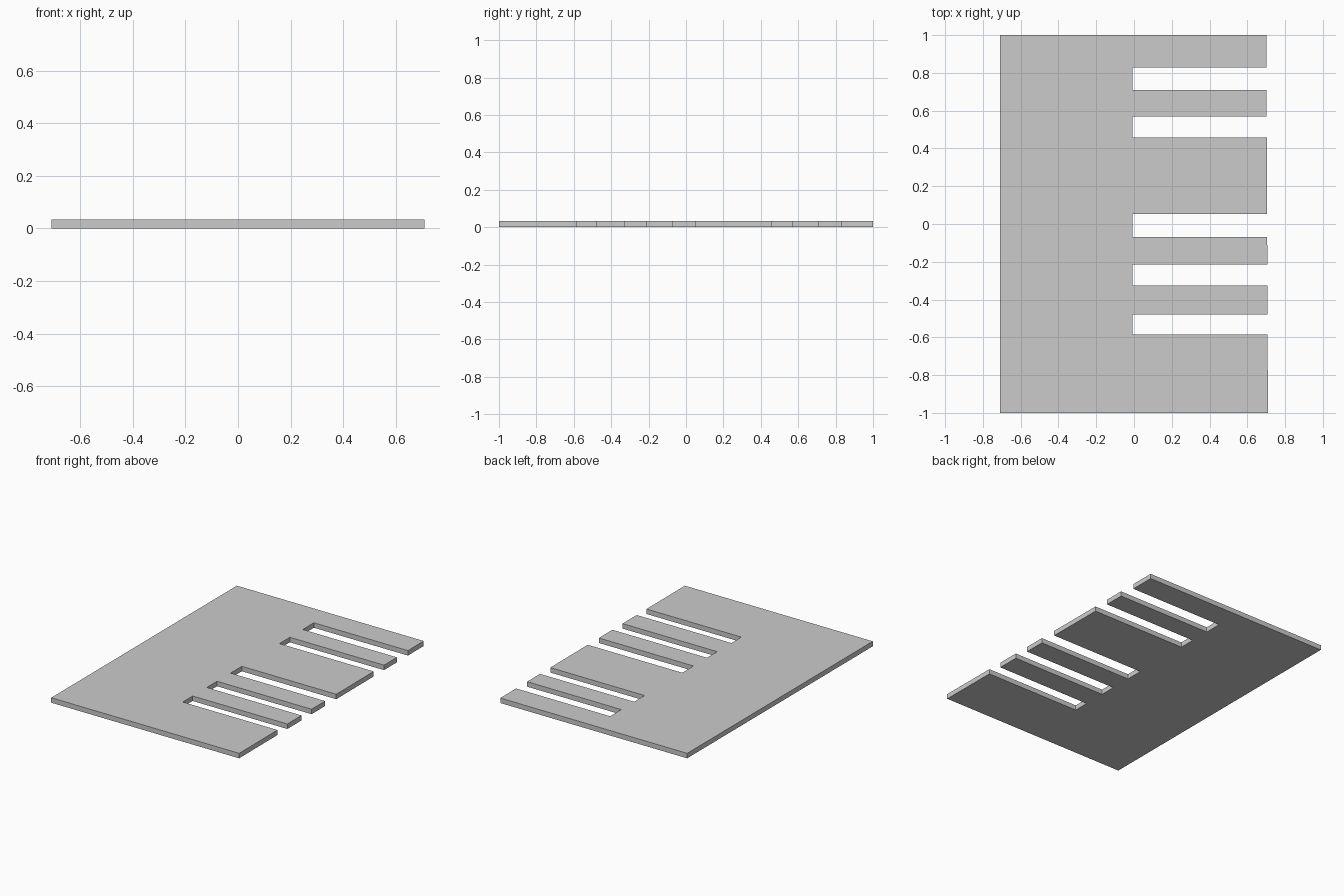
import bpy, bmesh

if "Cube" in bpy.data.objects:
    bpy.data.objects.remove(bpy.data.objects["Cube"])

THICK = 0.034
LEFT, SLOT_END = -0.709, -0.008
# Slots cut in from the right edge, bottom to top (y start, y end)
SLOTS = [(-0.585, -0.478), (-0.325, -0.215), (-0.069, 0.052),
         (0.458, 0.570), (0.709, 0.829)]


def right_edge(y):
    # The right edge leans very slightly inward toward the back
    return 0.705 - 0.004 * y


# Comb-shaped outline
outline = [(LEFT, -1.0), (right_edge(-1), -1.0)]
for a, b in SLOTS:
    outline += [(right_edge(a), a), (SLOT_END, a), (SLOT_END, b), (right_edge(b), b)]
outline += [(right_edge(1), 1.0), (LEFT, 1.0)]

# Extrude the outline into a solid plate
bm = bmesh.new()
face = bm.faces.new([bm.verts.new((x, y, 0)) for x, y in outline])
ext = bmesh.ops.extrude_face_region(bm, geom=[face], use_keep_orig=True)
for v in ext["geom"]:
    if isinstance(v, bmesh.types.BMVert):
        v.co.z = THICK
bmesh.ops.recalc_face_normals(bm, faces=bm.faces[:])
mesh = bpy.data.meshes.new("slotted_plate")
bm.to_mesh(mesh)
bm.free()

# Plain grey material
grey = bpy.data.materials.new("light grey")
grey.diffuse_color = (0.6, 0.6, 0.6, 1)
grey.use_nodes = True
grey.node_tree.nodes["Principled BSDF"].inputs["Base Color"].default_value = grey.diffuse_color
mesh.materials.append(grey)

plate = bpy.data.objects.new("slotted_plate", mesh)
bpy.context.collection.objects.link(plate)
